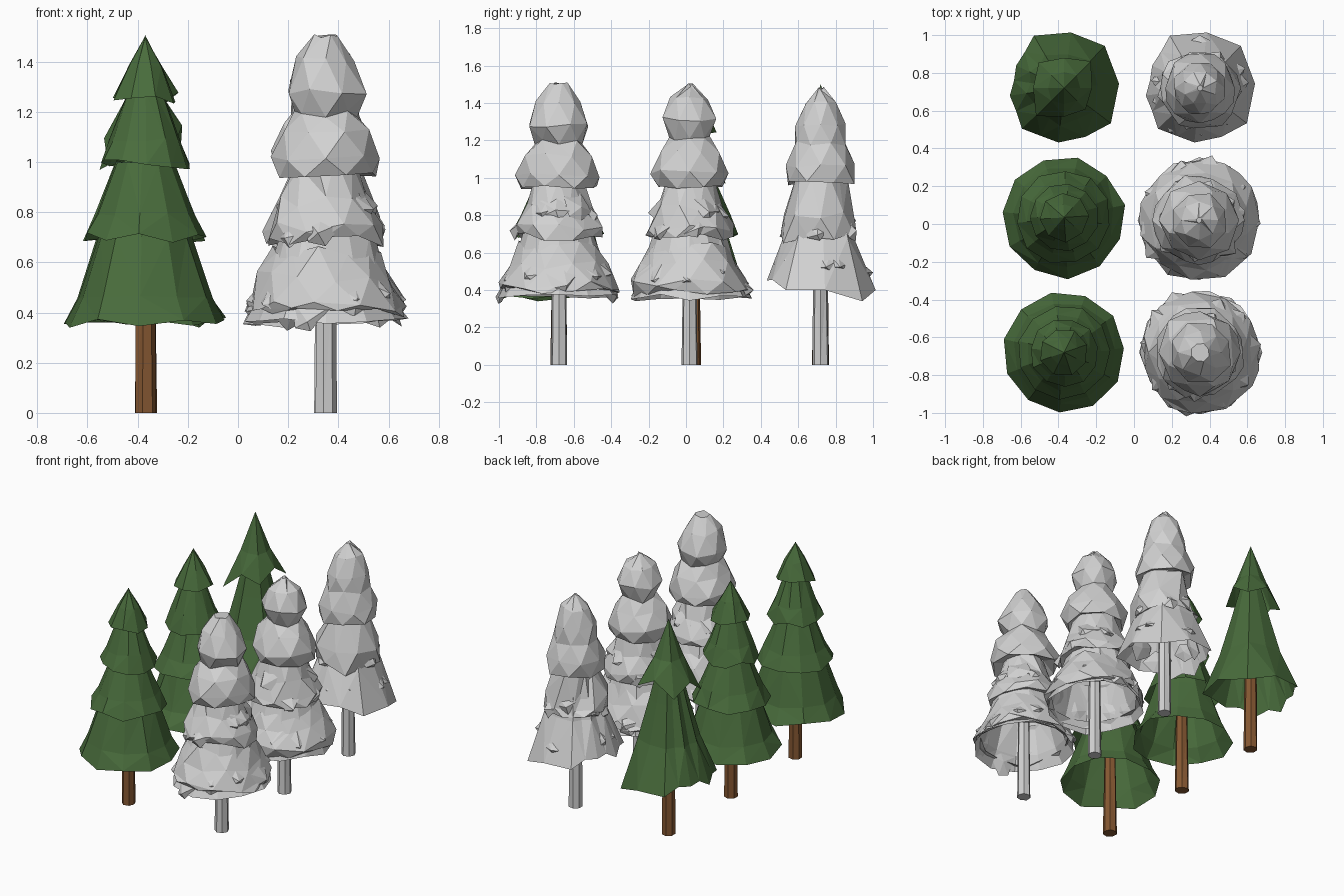
import bpy, math, random
from mathutils import Vector

cube = bpy.data.objects.get("Cube")
if cube:
    bpy.data.objects.remove(cube)


def material(name, rgb):
    m = bpy.data.materials.new(name)
    m.use_nodes = True
    m.diffuse_color = (*rgb, 1)
    m.node_tree.nodes["Principled BSDF"].inputs["Base Color"].default_value = (*rgb, 1)
    return m


GREEN = material("pine green", (0.066, 0.15, 0.045))
BROWN = material("bark brown", (0.24, 0.098, 0.032))
SNOW = material("snow grey", (0.64, 0.64, 0.64))


def make(name, verts, faces, mat):
    mesh = bpy.data.meshes.new(name)
    mesh.from_pydata(verts, [], faces)
    mesh.materials.append(mat)
    mesh.update()
    obj = bpy.data.objects.new(name, mesh)
    bpy.context.collection.objects.link(obj)


def loft(name, rings, mat, cap_top=False, cap_bottom=False):
    """Skin a stack of equal-sized rings, splitting each quad on its shorter diagonal."""
    n = len(rings[0])
    verts = [p for ring in rings for p in ring]
    faces = []
    for k in range(len(rings) - 1):
        for i in range(n):
            a, b = k * n + i, k * n + (i + 1) % n
            c, d = b + n, a + n
            if (verts[a] - verts[c]).length < (verts[b] - verts[d]).length:
                faces += [(a, b, c), (a, c, d)]
            else:
                faces += [(a, b, d), (b, c, d)]
    if cap_top:
        faces.append(tuple(range(len(verts) - n, len(verts))))
    if cap_bottom:
        faces.append(tuple(reversed(range(n))))
    make(name, verts, faces, mat)


def ring(centre, r, z, n, rng, jr=0.0, jz=0.0, twist=0.0):
    pts = []
    for i in range(n):
        a = math.tau * (i + twist) / n
        q = r * (1 + rng.uniform(-jr, jr))
        pts.append(Vector((centre[0] + q * math.cos(a), centre[1] + q * math.sin(a),
                           z + rng.uniform(-jz, jz))))
    return pts


def trunk(name, c, mat, rng):
    loft(name, [ring(c, 0.045, 0, 7, rng, 0.06), ring(c, 0.04, 0.45, 7, rng, 0.06),
                ring(c, 0.03, 0.95, 7, rng)], mat, True, True)


def tier(name, c, profile, n, mat, rng, jr=0.03, jz=0.022, twist=0.0):
    """Open skirt of needles; the first profile point is the ragged rim."""
    rings = [ring(c, r, z, n, rng, jr, jz if k == 0 else 0.008, twist)
             for k, (r, z) in enumerate(profile)]
    loft(name, rings, mat)


def star_tier(name, c, tips, profile, dip, mat):
    """Skirt with drooping pointed tips given as (angle, radius, height)."""
    rim, angles = [], []
    for i, (a, r, z) in enumerate(tips):
        a2, r2, z2 = tips[(i + 1) % len(tips)]
        mid = a + ((a2 - a) % 360) / 2
        for ang, rad, h in ((a, r, z), (mid, (r + r2) * (0.5 - dip), (z + z2) / 2 + dip)):
            t = math.radians(ang)
            angles.append(t)
            rim.append(Vector((c[0] + rad * math.cos(t), c[1] + rad * math.sin(t), h)))
    rings = [rim]
    for r, z in profile:
        rings.append([Vector((c[0] + q * math.cos(t), c[1] + q * math.sin(t), z))
                      for i, t in enumerate(angles) for q in [r * (0.94 if i % 2 else 1.06)]])
    loft(name, rings, mat)


LOW_TIPS = [(46, 0.31, 0.34), (120, 0.32, 0.40), (155, 0.28, 0.44), (188, 0.29, 0.40),
            (224, 0.31, 0.42), (264, 0.29, 0.45), (323, 0.31, 0.40)]
HIGH_TIPS = [(45, 0.20, 1.05), (135, 0.19, 1.02), (225, 0.21, 0.99), (315, 0.16, 1.06)]
LOW_SHAPE = [(0.19, 0.68), (0.12, 0.95), (0.06, 1.2)]
HIGH_SHAPE = [(0.09, 1.24), (0.0, 1.5)]
TIERS = {"lower": [(0.32, 0.36), (0.27, 0.46), (0.19, 0.70), (0.11, 0.96)],
         "middle": [(0.25, 0.70), (0.20, 0.79), (0.115, 1.0)],
         "upper": [(0.18, 0.99), (0.14, 1.09), (0.07, 1.28)],
         "top": [(0.13, 1.255), (0.07, 1.38), (0.0, 1.5)]}

# Green trees with brown trunks
for label, y, seed in (("front", -0.68, 1), ("middle", 0.035, 2)):
    rng = random.Random(seed)
    c = (-0.37, y)
    trunk(label + "_green_trunk", c, BROWN, rng)
    for part, profile in TIERS.items():
        n = 8 if part == "top" else 11
        tier(f"{label}_green_{part}_tier", c, profile, n, GREEN, rng, twist=rng.random())
c = (-0.37, 0.72)
trunk("back_green_trunk", c, BROWN, random.Random(3))
star_tier("back_green_lower_tier", c, LOW_TIPS, LOW_SHAPE, 0.03, GREEN)
star_tier("back_green_top_tier", c, HIGH_TIPS, HIGH_SHAPE, 0.09, GREEN)


def snow_layer(name, c, profile, n, rng, jr=0.06, jz=0.02, closed=True):
    """Lumpy faceted snow; alternate rings are offset by half a step."""
    rings = [ring(c, r, z, n, rng, jr, jz, 0.5 * (k % 2)) for k, (r, z) in enumerate(profile)]
    loft(name, rings, SNOW, cap_top=closed)


def snow_chunks(name, c, count, radius, z, rng):
    """Broken angular lumps lying on a tier's slope, hanging over its rim."""
    verts, faces = [], []
    for i in range(count):
        a = math.tau * (i + rng.uniform(-0.3, 0.3)) / count
        lift = rng.uniform(-0.01, 0.12)
        out = Vector((math.cos(a), math.sin(a), 0))
        side = Vector((-out.y, out.x, 0))
        slope = (Vector((0, 0, 1)) - out * 0.42).normalized()
        p = Vector((*c, z + lift)) + out * (radius - lift * 0.42)
        w, h, d = rng.uniform(0.06, 0.1), rng.uniform(0.06, 0.09), rng.uniform(0.02, 0.04)
        base, m = len(verts), 5
        for k in range(m):
            t = math.tau * k / m + rng.uniform(-0.4, 0.4)
            verts.append(p + side * w * math.cos(t) + slope * h * math.sin(t) - out * 0.012)
        verts.append(p + out * d + side * rng.uniform(-0.04, 0.04) - slope * rng.uniform(0, 0.05))
        verts.append(p - out * 0.025)
        for k in range(m):
            e, f = base + k, base + (k + 1) % m
            faces += [(e, f, base + m), (f, e, base + m + 1)]
    make(name, verts, faces, SNOW)


# Snow-covered trees: smooth double-bulged cap over broken lower tiers
CAPS = {
    "front": [(0.12, 0.99), (0.21, 0.95), (0.225, 1.01), (0.185, 1.12), (0.13, 1.19),
              (0.168, 1.28), (0.12, 1.41), (0.05, 1.495)],
    "middle": [(0.11, 1.0), (0.19, 0.95), (0.215, 1.03), (0.165, 1.14), (0.11, 1.21),
               (0.15, 1.31), (0.10, 1.42), (0.015, 1.5)],
    "back": [(0.12, 1.0), (0.185, 0.97), (0.19, 1.06), (0.15, 1.18), (0.135, 1.28),
             (0.09, 1.40), (0.015, 1.485)]}
for label, x, y, seed in (("front", 0.35, -0.68, 11), ("middle", 0.345, 0.02, 12),
                          ("back", 0.35, 0.72, 13)):
    rng = random.Random(seed)
    c = (x, y)
    trunk(label + "_snowy_trunk", c, SNOW, rng)
    snow_layer(label + "_snow_cap", c, CAPS[label], 8, rng, 0.06, 0.015)
    if label == "back":
        star_tier("back_snowy_lower_tier", c, LOW_TIPS, LOW_SHAPE, 0.03, SNOW)
        snow_layer("back_snow_middle_tier", c, [(0.15, 0.74), (0.21, 0.68), (0.20, 0.78), (0.13, 1.0)],
                   9, rng, 0.13, 0.04)
        snow_chunks("back_snow_lower_chunks", c, 9, 0.255, 0.46, rng)
        snow_chunks("back_snow_middle_chunks", c, 7, 0.19, 0.72, rng)
    else:
        tier(label + "_snowy_lower_tier", c, TIERS["lower"], 12, SNOW, rng, 0.05, 0.02)
        snow_layer(label + "_snow_lower_drape", c,
                   [(0.28, 0.41), (0.315, 0.39), (0.315, 0.43), (0.265, 0.54), (0.21, 0.64)],
                   11, rng, 0.05, 0.03, closed=False)
        snow_layer(label + "_snow_middle_tier", c,
                   [(0.17, 0.71), (0.23, 0.68), (0.235, 0.74), (0.18, 0.84), (0.125, 1.0)],
                   10, rng, 0.07, 0.025)
        snow_chunks(label + "_snow_lower_chunks", c, 10, 0.305, 0.41, rng)
        snow_chunks(label + "_snow_middle_chunks", c, 8, 0.22, 0.73, rng)
